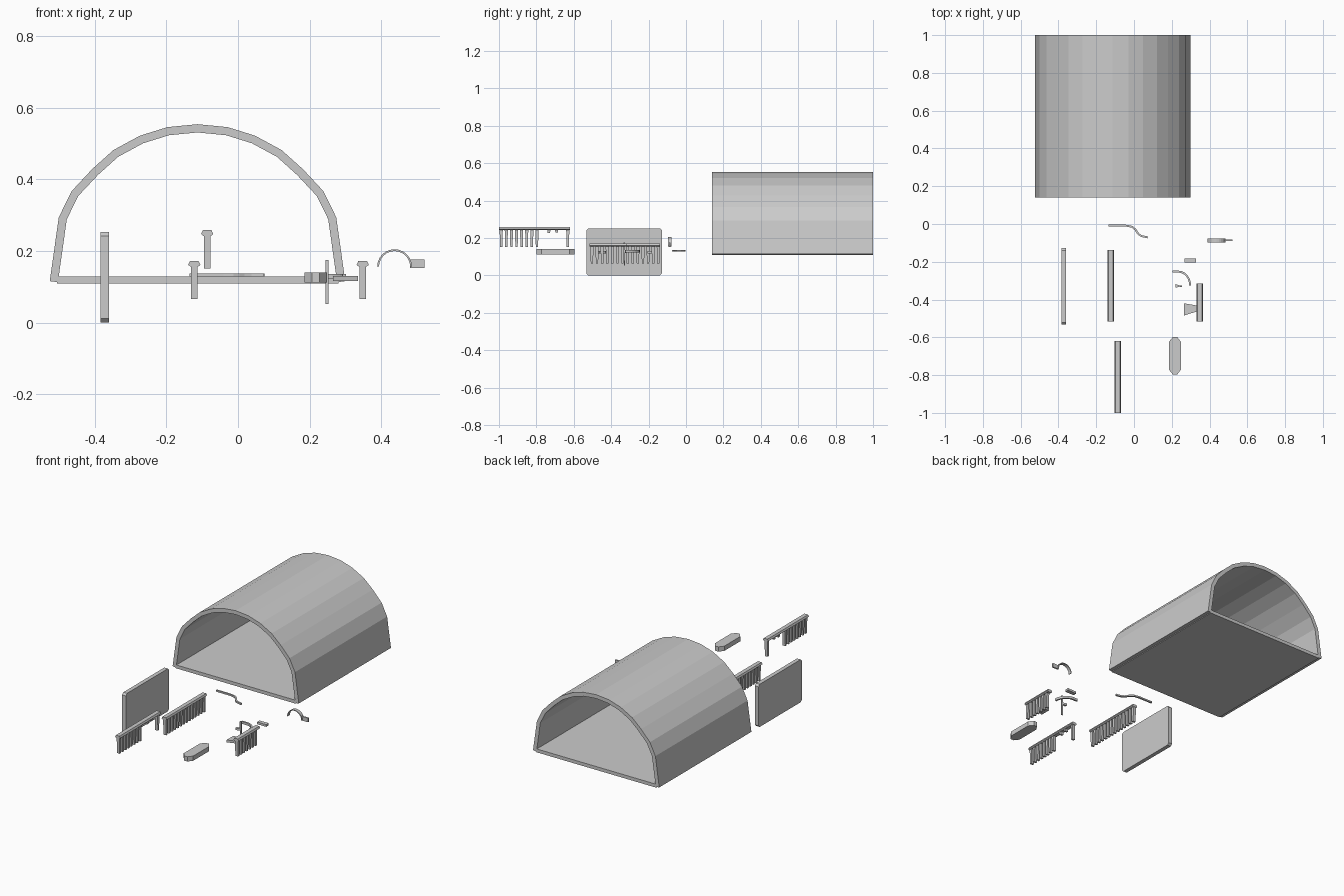
import bpy, bmesh
from math import sin, cos, pi
from mathutils import Vector

if "Cube" in bpy.data.objects:
    bpy.data.objects.remove(bpy.data.objects["Cube"])


def make(name, bm):
    bmesh.ops.recalc_face_normals(bm, faces=bm.faces[:])
    me = bpy.data.meshes.new(name)
    bm.to_mesh(me)
    bm.free()
    ob = bpy.data.objects.new(name, me)
    bpy.context.collection.objects.link(ob)
    return ob


def prism(bm, pts, axis, a, b):
    """Extrude a 2D outline along an axis from a to b."""
    def at(p, d):
        return {'x': (d, p[0], p[1]), 'y': (p[0], d, p[1]), 'z': (p[0], p[1], d)}[axis]
    lo = [bm.verts.new(at(p, a)) for p in pts]
    hi = [bm.verts.new(at(p, b)) for p in pts]
    n = len(pts)
    for i in range(n):
        j = (i + 1) % n
        bm.faces.new((lo[i], lo[j], hi[j], hi[i]))
    bm.faces.new(lo[::-1])
    bm.faces.new(hi)


def box(bm, x0, x1, y0, y1, z0, z1):
    prism(bm, [(x0, y0), (x1, y0), (x1, y1), (x0, y1)], 'z', z0, z1)


def solid(name, pts, axis, a, b):
    bm = bmesh.new()
    prism(bm, pts, axis, a, b)
    return make(name, bm)


def ribbon(name, path, t, axis, a, b):
    """Strip of thickness t following a 2D path, extruded along an axis."""
    P = [Vector(p) for p in path]
    left, right = [], []
    for i, p in enumerate(P):
        d = (P[min(i + 1, len(P) - 1)] - P[max(i - 1, 0)]).normalized()
        n = Vector((-d.y, d.x)) * t / 2
        left.append(p + n)
        right.append(p - n)
    bm = bmesh.new()
    sets = zip(left, left[1:], right[1:], right)
    for q in sets:
        prism(bm, q, axis, a, b)
    bmesh.ops.remove_doubles(bm, verts=bm.verts[:], dist=1e-5)
    # drop the internal walls between segments
    inner = [f for f in bm.faces if any(len(e.link_faces) > 2 for e in f.edges)
             and all(len(e.link_faces) > 2 for e in f.edges)]
    bmesh.ops.delete(bm, geom=inner, context='FACES_ONLY')
    return make(name, bm)


# Arched shell
CX = -0.113
half = [(0.401, 0.114), (0.376, 0.291), (0.342, 0.36), (0.286, 0.42),
        (0.228, 0.472), (0.156, 0.511), (0.082, 0.534), (0, 0.542)]
arch = [(CX - x, z) for x, z in half] + [(CX + x, z) for x, z in half[-2::-1]]
ribbon("arched_shell", arch, 0.023, 'y', 0.14, 1.0)

# Floor plate
bm = bmesh.new()
box(bm, -0.505, 0.28, 0.14, 1.0, 0.109, 0.129)
make("floor_plate", bm)

# Upright panel with clipped corners
c = 0.011
y0, y1, z0, z1 = -0.533, -0.128, 0.002, 0.254
solid("side_panel", [(y0 + c, z0), (y1 - c, z0), (y1, z0 + c), (y1, z1 - c),
                     (y1 - c, z1), (y0 + c, z1), (y0, z1 - c), (y0, z0 + c)],
      'x', -0.384, -0.36)


# Combs: tapered top bar with hanging pins
def comb(name, x, y0, y1, top, pins):
    bm = bmesh.new()
    prism(bm, [(x - .012, top), (x + .012, top), (x + .017, top - .011),
               (x + .011, top - .016), (x - .011, top - .016), (x - .017, top - .011)],
          'y', y0, y1)
    for y, length in pins:
        zt, zb = top - .014, top - .014 - length
        prism(bm, [(y - .0085, zt), (y + .0085, zt), (y + .006, zb), (y - .006, zb)],
              'x', x - .009, x + .009)
    make(name, bm)


S = 0.0273
comb("long_comb", -0.122, -0.515, -0.138, 0.172,
     [(-0.503 + S * i, 0.093) for i in range(14)])
comb("broken_comb", -0.086, -1.0, -0.62, 0.258,
     [(-0.988 + S * i, 0.093) for i in range(8)]
     + [(-0.733, 0.018), (-0.692, 0.015), (-0.632, 0.093)])
comb("short_comb", 0.348, -0.515, -0.315, 0.172,
     [(-0.503 + S * i, 0.093) for i in range(7)])

# Octagonal block
x0, x1, y0, y1, c = 0.186, 0.248, -0.798, -0.597, 0.02
solid("octagon_block", [(x0 + c, y0), (x1 - c, y0), (x1, y0 + c * 1.3), (x1, y1 - c * 1.3),
                        (x1 - c, y1), (x0 + c, y1), (x0, y1 - c * 1.3), (x0, y0 + c * 1.3)],
      'z', 0.112, 0.14)

# S-shaped strip
ribbon("curved_strip", [(-0.135, -0.008), (-0.04, -0.009), (-0.01, -0.015), (0.008, -0.03),
                        (0.022, -0.052), (0.04, -0.064), (0.073, -0.071)],
       0.01, 'z', 0.128, 0.137)

# Quarter bend strip
bend = [(0.203, -0.252)] + [(0.235 + 0.062 * sin(a), -0.325 + 0.073 * cos(a))
                            for a in [i * pi / 12 for i in range(7)]]
ribbon("quarter_bend", bend, 0.01, 'z', 0.122, 0.136)

# Hook: half ring plus tab
ring = [(0.437 - 0.046 * cos(a), 0.156 + 0.046 * sin(a))
        for a in [i * pi / 12 for i in range(13)]]
ribbon("hook_ring", ring, 0.005, 'y', -0.097, -0.078)
bm = bmesh.new()
box(bm, 0.48, 0.521, -0.091, -0.082, 0.152, 0.176)
make("hook_tab", bm)

# Loose small pieces
bm = bmesh.new()
box(bm, 0.268, 0.328, -0.205, -0.182, 0.117, 0.13)
make("small_bar", bm)
solid("wedge_tab", [(0.265, -0.42), (0.265, -0.485), (0.335, -0.462), (0.335, -0.432)],
      'z', 0.116, 0.13)
solid("spike", [(-0.333, 0.175), (-0.325, 0.175), (-0.327, 0.052), (-0.331, 0.052)],
      'x', 0.244, 0.253)
solid("spike_tip", [(0.219, -0.318), (0.219, -0.338), (0.253, -0.329)], 'z', 0.12, 0.132)

# Ground the panel
bpy.data.objects["side_panel"].location.z = -0.002
